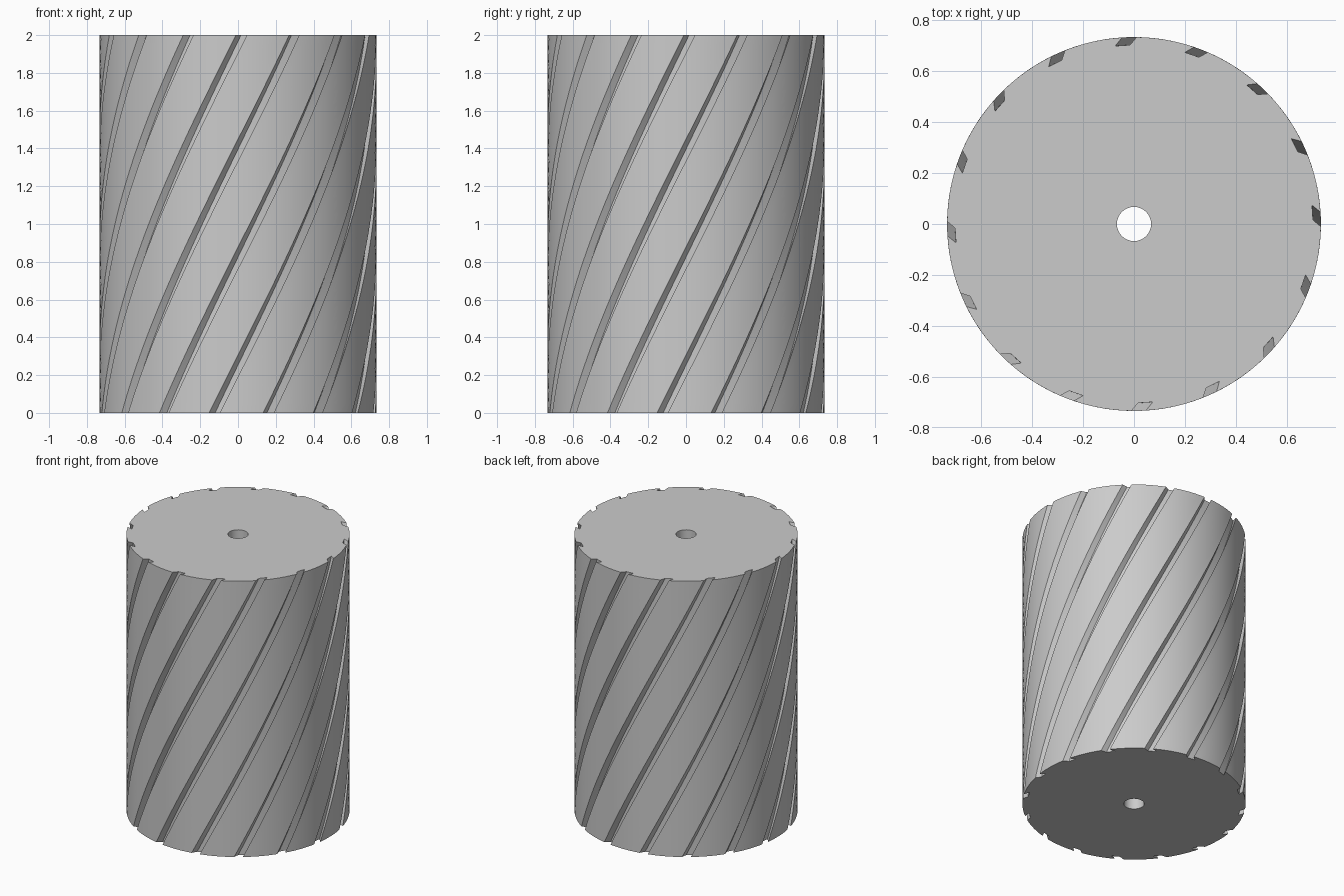
import bpy
import bmesh
from math import radians, cos, sin, pi

cube = bpy.data.objects.get("Cube")
if cube:
    bpy.data.objects.remove(cube, do_unlink=True)

HEIGHT, RADIUS, FLOOR, BORE = 2.0, 0.733, 0.702, 0.067
SLOTS, LAND_STEPS, LAYERS, BORE_SIDES = 16, 6, 40, 32
TWIST = radians(78.75)
PITCH = 2 * pi / SLOTS

# Single grey finish
grey = bpy.data.materials.new("plain grey")
grey.use_nodes = True
grey.diffuse_color = (0.6, 0.6, 0.6, 1)
grey.node_tree.nodes["Principled BSDF"].inputs["Base Color"].default_value = grey.diffuse_color


def slotted_outline():
    """Polar points of the rim: a slanted slot, then a rounded land, repeated."""
    points = []
    for i in range(SLOTS):
        base = i * PITCH - pi / 2
        points.append((RADIUS, base + radians(-0.8)))
        points.append((FLOOR, base + radians(1.3)))
        points.append((FLOOR, base + radians(6.0)))
        start, end = radians(3.7), PITCH + radians(-0.8)
        for k in range(LAND_STEPS):
            points.append((RADIUS, base + start + (end - start) * k / LAND_STEPS))
    return points


def ring(bm, points, z, turn=0.0):
    return [bm.verts.new((r * cos(a + turn), r * sin(a + turn), z)) for r, a in points]


def bridge(bm, low, high):
    for i in range(len(low)):
        j = (i + 1) % len(low)
        bm.faces.new((low[i], low[j], high[j], high[i]))


def loop_edges(bm, verts):
    return [bm.edges.get((verts[i - 1], verts[i])) for i in range(len(verts))]


bm = bmesh.new()

# Twisted outer wall with spiral slots
outline = slotted_outline()
rings = []
for n in range(LAYERS + 1):
    t = n / LAYERS
    rings.append(ring(bm, outline, HEIGHT * t, TWIST * (t - 1)))
for low, high in zip(rings, rings[1:]):
    bridge(bm, low, high)

# Straight bore through the middle
circle = [(BORE, 2 * pi * i / BORE_SIDES) for i in range(BORE_SIDES)]
bore_low, bore_high = ring(bm, circle, 0), ring(bm, circle, HEIGHT)
bridge(bm, bore_high, bore_low)

# Flat end caps around the bore
for rim, hole, up in ((rings[0], bore_low, -1), (rings[-1], bore_high, 1)):
    edges = loop_edges(bm, rim) + loop_edges(bm, hole)
    bmesh.ops.triangle_fill(bm, edges=edges, use_beauty=True, normal=(0, 0, up))
bmesh.ops.recalc_face_normals(bm, faces=bm.faces[:])

mesh = bpy.data.meshes.new("slotted_roller")
bm.to_mesh(mesh)
bm.free()
mesh.materials.append(grey)
roller = bpy.data.objects.new("slotted_roller", mesh)
bpy.context.collection.objects.link(roller)

# Smooth lands, crisp slot edges
bpy.context.view_layer.objects.active = roller
roller.select_set(True)
bpy.ops.object.shade_smooth_by_angle(angle=radians(30))
